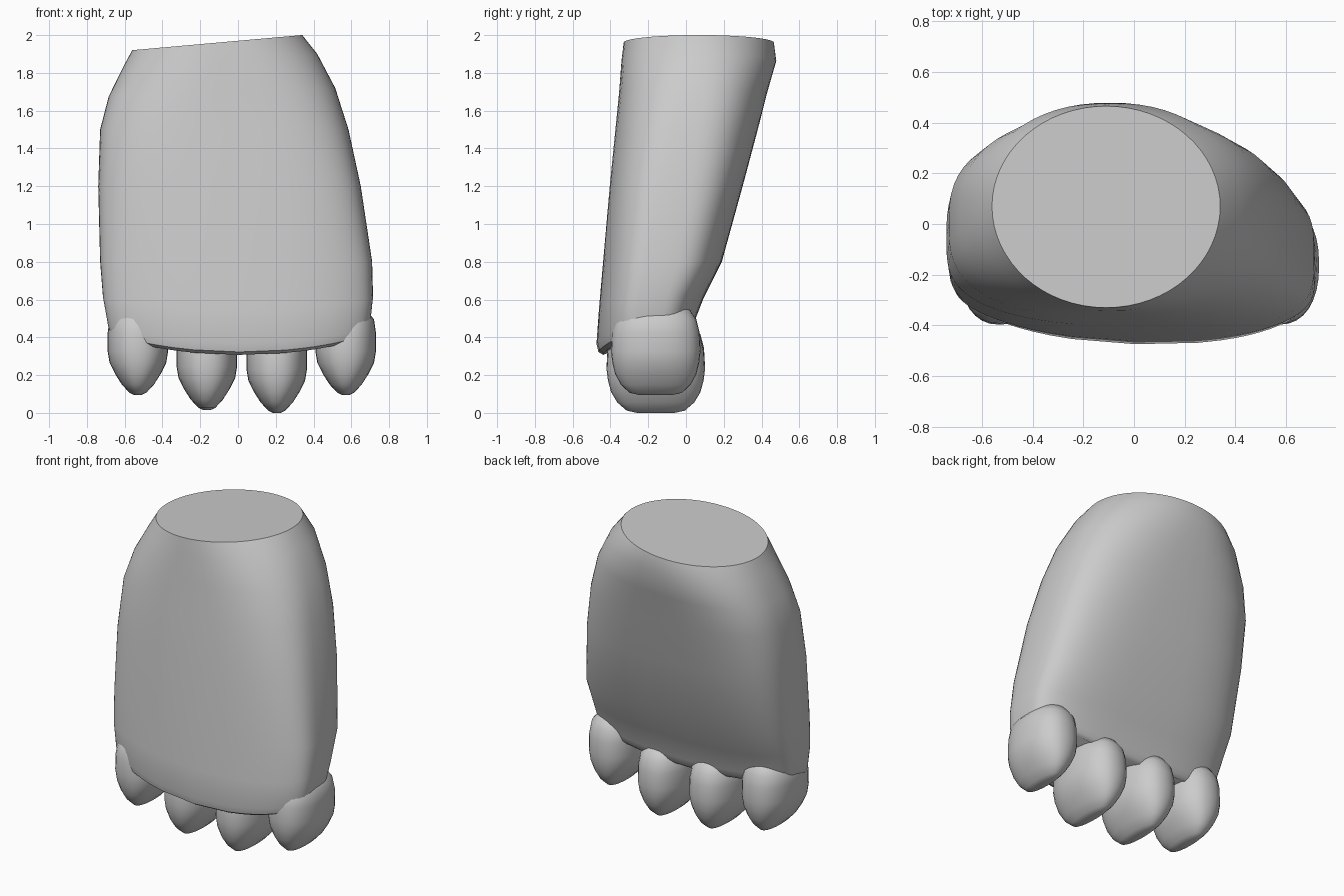
import bpy, bmesh, math

if "Cube" in bpy.data.objects:
    bpy.data.objects.remove(bpy.data.objects["Cube"], do_unlink=True)

grey = bpy.data.materials.new("warm_grey")
grey.use_nodes = True
color = (0.6, 0.6, 0.6, 1)
grey.diffuse_color = color
grey.node_tree.nodes["Principled BSDF"].inputs["Base Color"].default_value = color


def superpoint(angle, n):
    """Point on a unit rounded square; n = 2 is a circle."""
    c, s = math.cos(angle), math.sin(angle)
    return (math.copysign(abs(c) ** (2 / n), c), math.copysign(abs(s) ** (2 / n), s))


def loft(name, rings):
    """Skin a stack of point rings and cap both ends."""
    bm = bmesh.new()
    loops = [[bm.verts.new(p) for p in ring] for ring in rings]
    for low, high in zip(loops, loops[1:]):
        for i in range(len(low)):
            j = (i + 1) % len(low)
            bm.faces.new((low[i], low[j], high[j], high[i]))
    bm.faces.new(loops[0][::-1])
    bm.faces.new(loops[-1])
    bmesh.ops.recalc_face_normals(bm, faces=bm.faces)
    mesh = bpy.data.meshes.new(name)
    bm.to_mesh(mesh)
    bm.free()
    mesh.materials.append(grey)
    obj = bpy.data.objects.new(name, mesh)
    bpy.context.collection.objects.link(obj)
    bpy.ops.object.select_all(action='DESELECT')
    obj.select_set(True)
    bpy.context.view_layer.objects.active = obj
    bpy.ops.object.shade_smooth_by_angle(angle=math.radians(40))
    return obj


# Foot body: z, left x, right x, front y, back y, widest y, front and back roundness
sections = [
    (0.305, -0.65, 0.66, -0.44, 0.00, -0.18, 4.5, 3.5),
    (0.325, -0.68, 0.69, -0.465, 0.02, -0.18, 4.5, 3.5),
    (0.37, -0.69, 0.70, -0.475, 0.03, -0.18, 4.5, 3.5),
    (0.55, -0.715, 0.715, -0.462, 0.09, -0.17, 4.4, 3.5),
    (0.80, -0.73, 0.71, -0.44, 0.19, -0.12, 4.2, 3.4),
    (1.20, -0.74, 0.65, -0.405, 0.30, -0.05, 3.6, 3.1),
    (1.50, -0.73, 0.585, -0.375, 0.38, 0.00, 3.0, 2.8),
    (1.70, -0.685, 0.515, -0.355, 0.43, 0.04, 2.6, 2.5),
    (1.87, -0.61, 0.42, -0.342, 0.478, 0.06, 2.2, 2.2),
    (1.97, -0.56, 0.34, -0.33, 0.465, 0.07, 2.0, 2.0),
]
STEPS = 64
body_rings = []
for z, x0, x1, front, back, mid, n_front, n_back in sections:
    ring = []
    for i in range(STEPS):
        angle = 2 * math.pi * i / STEPS
        u, v = superpoint(angle, n_back if angle < math.pi else n_front)
        x = (x0 + x1) / 2 + u * (x1 - x0) / 2
        y = mid + v * (back - mid if v > 0 else mid - front)
        # The instep bows forward in the middle, less so toward the ankle
        y += max(0, -v) * 0.2 * (x - 0.08) ** 2 * (1.97 - z) / 1.6
        # The sole arches up at the sides and heel, the top cut leans sideways
        sole = max(0, 1 - (z - 0.305) / 0.5)
        lean = max(0, (z - 1.5) / 0.47)
        ring.append((x, y, z + sole * (0.15 * x * x + 0.18 * (y + 0.45)) + lean * 0.089 * x))
    body_rings.append(ring)
loft("foot_body", body_rings)

# Toes: height above tip, half width, half depth
toe_profile = [
    (0.0, 0.02, 0.09), (0.012, 0.045, 0.14), (0.055, 0.085, 0.185),
    (0.11, 0.12, 0.215), (0.17, 0.15, 0.23), (0.23, 0.16, 0.237),
    (0.33, 0.16, 0.232), (0.40, 0.15, 0.215), (0.45, 0.11, 0.18), (0.48, 0.05, 0.1),
]


def toe(name, x, tip, depth):
    rings = []
    for h, w, d in toe_profile:
        ring = []
        for i in range(32):
            u, v = superpoint(2 * math.pi * i / 32, 2.3)
            ring.append((x + u * w, -0.16 + v * d * depth, tip + h))
        rings.append(ring)
    loft(name, rings)


toe("outer_toe_right", -0.53, 0.095, 1.0)
toe("inner_toe_right", -0.165, 0.015, 1.1)
toe("inner_toe_left", 0.205, 0.0, 1.1)
toe("outer_toe_left", 0.57, 0.095, 1.0)
